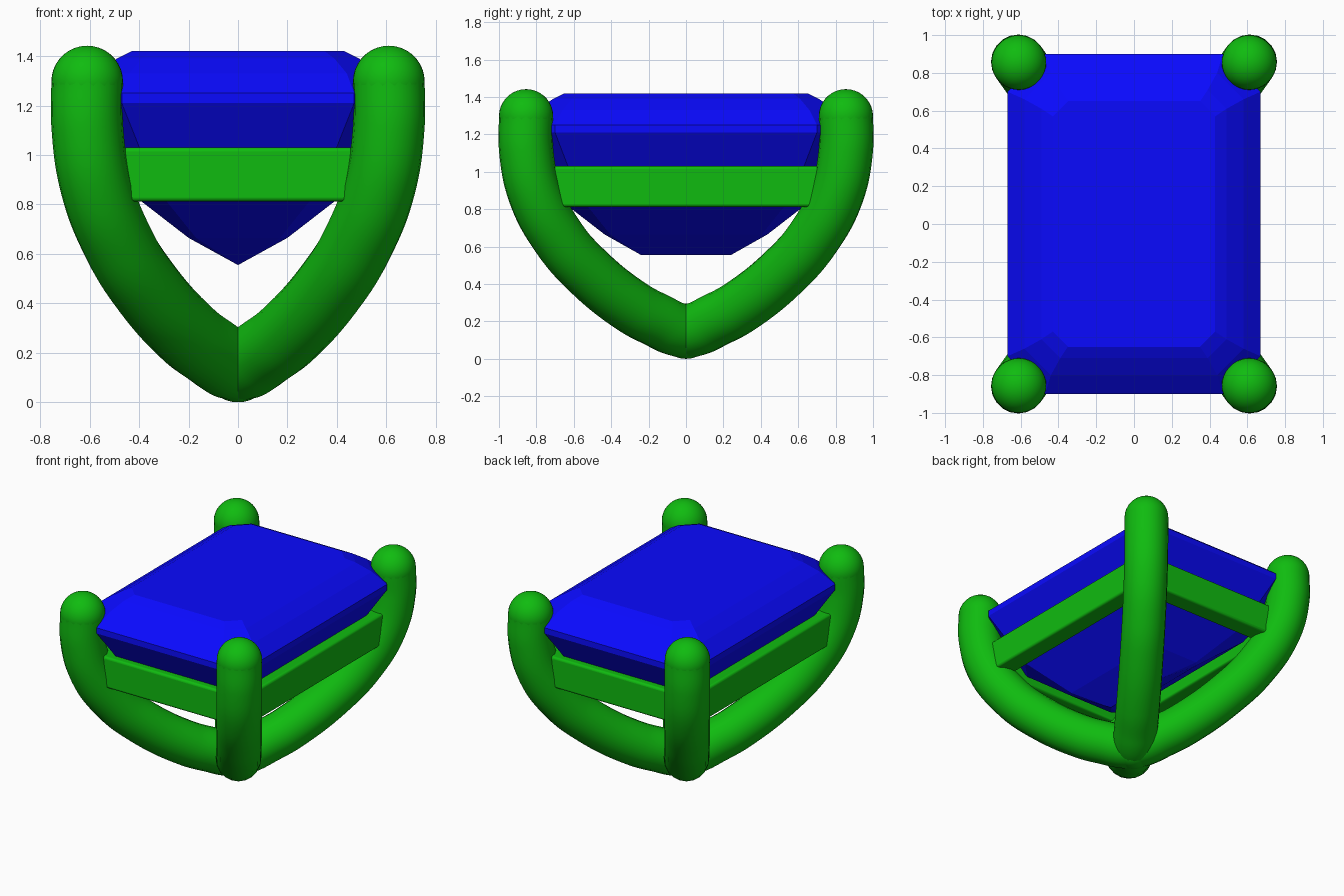
import bpy, bmesh, math
from mathutils import Vector

if "Cube" in bpy.data.objects:
    bpy.data.objects.remove(bpy.data.objects["Cube"])


def material(name, rgb):
    m = bpy.data.materials.new(name)
    m.diffuse_color = (*rgb, 1)
    m.use_nodes = True
    m.node_tree.nodes["Principled BSDF"].inputs["Base Color"].default_value = m.diffuse_color
    return m


green = material("green", (0.005, 0.5, 0.005))
blue = material("blue", (0.003, 0.003, 1.0))


def mesh_object(name, bm, mat):
    bmesh.ops.recalc_face_normals(bm, faces=bm.faces)
    me = bpy.data.meshes.new(name)
    bm.to_mesh(me)
    bm.free()
    me.materials.append(mat)
    ob = bpy.data.objects.new(name, me)
    bpy.context.collection.objects.link(ob)
    return ob


def smooth(ob, angle=40):
    bpy.ops.object.select_all(action='DESELECT')
    ob.select_set(True)
    bpy.context.view_layer.objects.active = ob
    bpy.ops.object.shade_smooth_by_angle(angle=math.radians(angle))


# Four prongs: round tubes swept from the base up to the corners
R = 0.145
RATIO = 0.855 / 0.61
profile = [(0, 0.148), (0.045, 0.162), (0.106, 0.203), (0.2, 0.273),
           (0.385, 0.482), (0.485, 0.645), (0.575, 0.88), (0.61, 1.12),
           (0.61, 1.297)]


def prong(name, sx, sy):
    cu = bpy.data.curves.new(name, 'CURVE')
    cu.dimensions = '3D'
    cu.bevel_depth = R
    cu.bevel_resolution = 8
    cu.resolution_u = 8
    cu.use_fill_caps = True
    sp = cu.splines.new('BEZIER')
    sp.bezier_points.add(len(profile) - 1)
    for bp, (x, z) in zip(sp.bezier_points, profile):
        bp.co = (sx * x, sy * x * RATIO, z)
        bp.handle_left_type = bp.handle_right_type = 'AUTO'
    # keep the tip upright so the round cap fits
    tip = sp.bezier_points[-1]
    tip.handle_left_type = tip.handle_right_type = 'FREE'
    tip.handle_left = tip.co - Vector((0, 0, 0.06))
    tip.handle_right = tip.co + Vector((0, 0, 0.06))
    cu.materials.append(green)
    ob = bpy.data.objects.new(name, cu)
    bpy.context.collection.objects.link(ob)
    bpy.ops.object.select_all(action='DESELECT')
    ob.select_set(True)
    bpy.context.view_layer.objects.active = ob
    bpy.ops.object.convert(target='MESH')
    smooth(bpy.context.view_layer.objects.active)


def ball(name, loc):
    bm = bmesh.new()
    bmesh.ops.create_uvsphere(bm, u_segments=36, v_segments=18, radius=R)
    bmesh.ops.translate(bm, verts=bm.verts, vec=loc)
    smooth(mesh_object(name, bm, green))


for sx, side in ((-1, "left"), (1, "right")):
    for sy, end in ((-1, "front"), (1, "back")):
        prong(f"prong_{end}_{side}", sx, sy)
        ball(f"prong_tip_{end}_{side}", (sx * 0.61, sy * 0.855, 1.297))
ball("prong_base", (0, 0, R))

# Rectangular gallery rail joining the prongs
bm = bmesh.new()
loops = []
for hx, hy, z in ((0.635, 0.845, 0.813), (0.635, 0.845, 1.03),
                  (0.5, 0.71, 1.03), (0.5, 0.71, 0.813)):
    loops.append([bm.verts.new((a * hx, b * hy, z))
                  for a, b in ((-1, -1), (1, -1), (1, 1), (-1, 1))])
for i in range(4):
    p, q = loops[i], loops[(i + 1) % 4]
    for j in range(4):
        k = (j + 1) % 4
        bm.faces.new((p[j], p[k], q[k], q[j]))
rail = mesh_object("gallery_rail", bm, green)
bev = rail.modifiers.new("bevel", 'BEVEL')
bev.width = 0.015
bev.segments = 3
smooth(rail)

# Step-cut stone: stacked rectangles with clipped corners, closing on a keel
rings = [(0.43, 0.65, 0.08, 1.42), (0.49, 0.71, 0.10, 1.39),
         (0.58, 0.80, 0.14, 1.33), (0.67, 0.90, 0.20, 1.25),
         (0.67, 0.90, 0.20, 1.21), (0.465, 0.70, 0.13, 0.87),
         (0.20, 0.435, 0.03, 0.665)]
bm = bmesh.new()
stack = []
for hx, hy, c, z in rings:
    pts = [(hx, hy - c), (hx - c, hy), (c - hx, hy), (-hx, hy - c),
           (-hx, c - hy), (c - hx, -hy), (hx - c, -hy), (hx, c - hy)]
    stack.append([bm.verts.new((x, y, z)) for x, y in pts])
for p, q in zip(stack, stack[1:]):
    for j in range(8):
        k = (j + 1) % 8
        bm.faces.new((p[j], p[k], q[k], q[j]))
bm.faces.new(stack[0])
back, front = (bm.verts.new((0, y, 0.555)) for y in (0.24, -0.24))
low = stack[-1]
for tip, ids in ((back, range(3)), (front, range(4, 7))):
    for j in ids:
        bm.faces.new((low[j], low[j + 1], tip))
bm.faces.new((low[3], low[4], front, back))
bm.faces.new((low[7], low[0], back, front))
mesh_object("stone", bm, blue)
